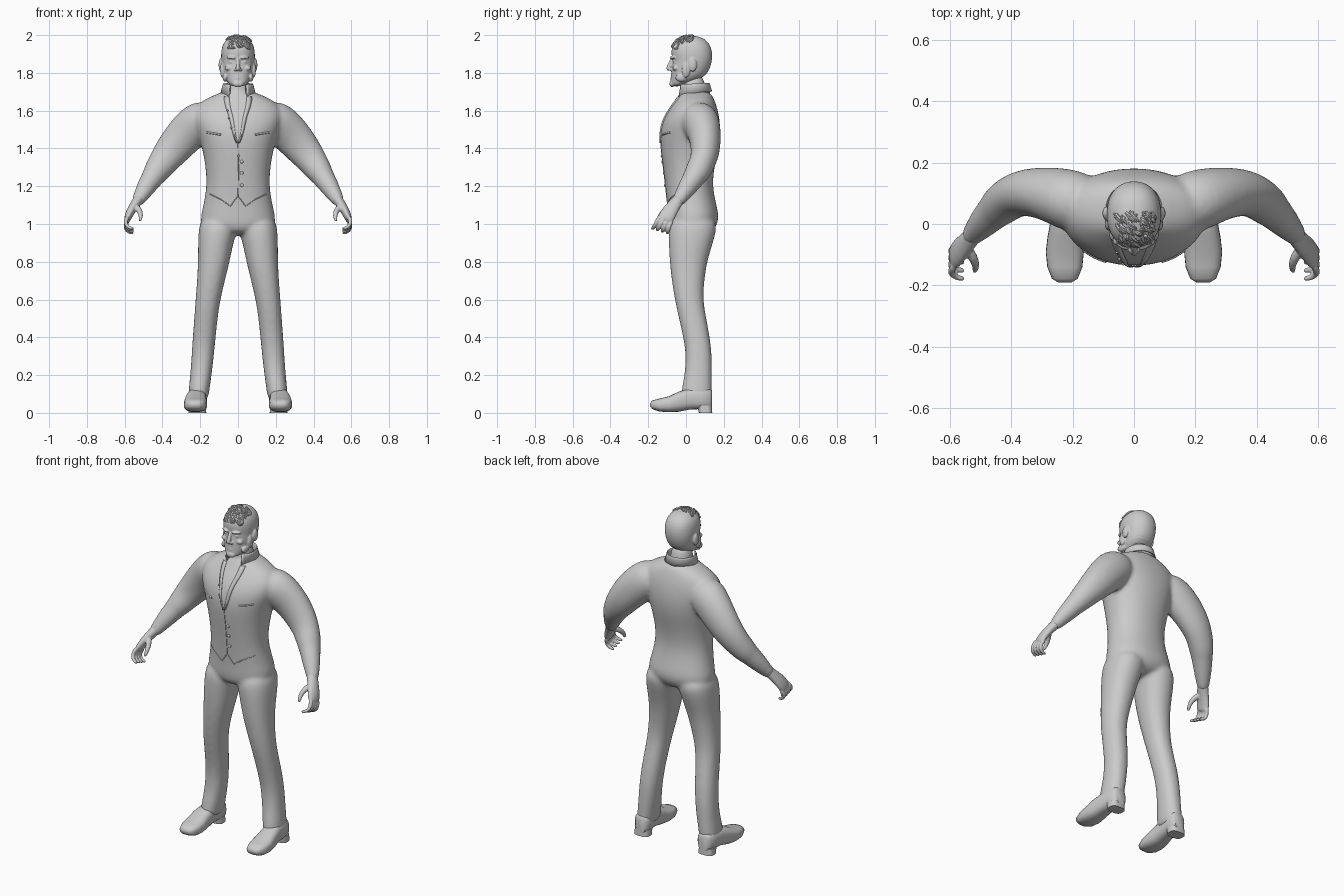
import bpy, bmesh, math, random
from mathutils import Vector
from mathutils.bvhtree import BVHTree

if "Cube" in bpy.data.objects:
    bpy.data.objects.remove(bpy.data.objects["Cube"])

random.seed(4)
GREY = bpy.data.materials.new("plain grey")
GREY.diffuse_color = (0.6, 0.6, 0.6, 1)
GREY.use_nodes = True
GREY.node_tree.nodes["Principled BSDF"].inputs["Base Color"].default_value = GREY.diffuse_color


def skin(bm, rows):
    """Bridge rows of points into a closed, capped shell."""
    vs = [[bm.verts.new(p) for p in r] for r in rows]
    n = len(vs[0])
    for a, b in zip(vs, vs[1:]):
        for i in range(n):
            j = (i + 1) % n
            bm.faces.new((a[i], a[j], b[j], b[i]))
    bm.faces.new(vs[0][::-1])
    bm.faces.new(vs[-1])


def oval(c, u, v, n=24, p=2.0):
    f = lambda w: math.copysign(abs(w) ** (2 / p), w)
    ang = [2 * math.pi * i / n for i in range(n)]
    return [c + u * f(math.cos(t)) + v * f(math.sin(t)) for t in ang]


def stack(bm, rings, s=1, p=2.2):
    """Horizontal sections: z, centre x, half width, front y, back y."""
    skin(bm, [oval(Vector((s * x, (f + b) / 2, z)), Vector((a, 0, 0)),
                   Vector((0, (b - f) / 2, 0)), 24, p) for z, x, a, f, b in rings])


def tube(bm, pts, radii, n=10):
    """Round or oval tube along points; a radius may be a pair."""
    pts = [Vector(p) for p in pts]
    rows = []
    for i, c in enumerate(pts):
        t = (pts[min(i + 1, len(pts) - 1)] - pts[max(i - 1, 0)]).normalized()
        ref = Vector((0, 1, 0)) if abs(t.y) < 0.9 else Vector((0, 0, 1))
        u = t.cross(ref).normalized()
        r = radii[i] if isinstance(radii, (list, tuple)) else radii
        ru, rv = r if isinstance(r, tuple) else (r, r)
        rows.append(oval(c, u * ru, u.cross(t) * rv, n))
    skin(bm, rows)


def ball(bm, c, size):
    g = bmesh.ops.create_uvsphere(bm, u_segments=16, v_segments=10, radius=1)
    for v in g["verts"]:
        v.co = Vector([v.co[i] * size[i] + c[i] for i in range(3)])


def finish(name, bm, voxel=0, subsurf=0, smooth=0, thick=0):
    bmesh.ops.recalc_face_normals(bm, faces=bm.faces)
    me = bpy.data.meshes.new(name)
    bm.to_mesh(me)
    bm.free()
    me.materials.append(GREY)
    ob = bpy.data.objects.new(name, me)
    bpy.context.collection.objects.link(ob)
    bpy.context.view_layer.objects.active = ob
    ob.select_set(True)
    bpy.ops.object.shade_smooth_by_angle(angle=math.radians(50))
    ob.select_set(False)
    if thick:
        ob.modifiers.new("thick", "SOLIDIFY").thickness = thick
    if subsurf:
        ob.modifiers.new("round", "SUBSURF").levels = subsurf
        ob.modifiers["round"].render_levels = subsurf
    if voxel:
        m = ob.modifiers.new("blend", "REMESH")
        m.mode, m.voxel_size, m.use_smooth_shade = "VOXEL", voxel, True
    if smooth:
        m = ob.modifiers.new("soften", "SMOOTH")
        m.iterations, m.factor = smooth, 0.5
    return ob


def surface(ob):
    bpy.context.view_layer.update()
    return BVHTree.FromObject(ob, bpy.context.evaluated_depsgraph_get())


# Clothed body: torso, neck, legs and sleeves blended together
bm = bmesh.new()
stack(bm, [(.94, 0, .13, -.07, .12), (.99, 0, .197, -.095, .165), (1.04, 0, .2, -.098, .176),
           (1.1, 0, .184, -.1, .162), (1.2, 0, .166, -.11, .14), (1.3, 0, .172, -.122, .15),
           (1.4, 0, .19, -.135, .174), (1.48, 0, .215, -.139, .184), (1.55, 0, .24, -.124, .18),
           (1.61, 0, .235, -.09, .168), (1.655, 0, .19, -.055, .152), (1.685, 0, .12, -.04, .138),
           (1.705, 0, .07, -.02, .115)])
stack(bm, [(1.6, 0, .07, -.04, .12), (1.68, 0, .062, -.025, .105), (1.8, 0, .06, -.02, .1)])
for s in (1, -1):
    stack(bm, [(1.04, .1, .09, -.07, .15), (.98, .105, .104, -.093, .166), (.9, .118, .094, -.092, .143),
               (.8, .128, .084, -.087, .112), (.7, .143, .074, -.076, .097), (.6, .159, .066, -.06, .09),
               (.5, .17, .062, -.038, .108), (.4, .179, .061, -.014, .127), (.3, .187, .059, 0, .138),
               (.2, .196, .057, -.008, .138), (.12, .207, .055, -.025, .138), (.06, .21, .053, -.025, .136)], s)
    arm = [(.13, .05, 1.56), (.2, .075, 1.548), (.275, .1, 1.48), (.35, .105, 1.39), (.4, .088, 1.325),
           (.437, .058, 1.27), (.45, .045, 1.25), (.49, .005, 1.19), (.525, -.035, 1.13), (.54, -.05, 1.11)]
    tube(bm, [(s * x, y, z) for x, y, z in arm],
         [.09, (.115, .105), (.107, .088), (.094, .078), (.079, .07), .068, .06, .051, .036, .03], 20)
body = finish("clothed_body", bm, voxel=.011, subsurf=2, smooth=5)
skin_tree = surface(body)

# Hands with curled fingers
for s, side in ((1, "left"), (-1, "right")):
    bm = bmesh.new()
    put = lambda pts: [(s * x, y, z) for x, y, z in pts]
    tube(bm, put([(.51, -.02, 1.155), (.54, -.055, 1.11), (.568, -.085, 1.07), (.585, -.108, 1.03),
                  (.587, -.115, 1.015)]), [.032, (.027, .034), (.024, .043), (.02, .045), (.015, .036)], 14)
    for i in range(4):
        y, z = -.143 + .021 * i, 1.045 - .008 * i
        tube(bm, put([(.582, y + .01, z), (.597, y - .01, z - .028), (.592, y - .022 + .003 * i, z - .055),
                      (.568, y - .034 + .005 * i, z - .068), (.55, y - .036 + .006 * i, z - .07)]),
             [.013, .0125, .0115, .01, .007])
    tube(bm, put([(.545, -.075, 1.095), (.522, -.11, 1.075), (.512, -.138, 1.045), (.52, -.158, 1.01)]),
         [.018, .017, .013, .008])
    finish(side + "_hand", bm, voxel=.0045, subsurf=1, smooth=2)

# Shoes with separate heel blocks
for s, side in ((1, "left"), (-1, "right")):
    bm = bmesh.new()
    rows = []
    for y, lo, hi, w in [(-.19, .035, .052, .022), (-.178, .02, .066, .042), (-.14, .007, .076, .057),
                         (-.09, .004, .088, .062), (-.04, .006, .112, .057), (.02, .018, .13, .05),
                         (.08, .02, .135, .05), (.125, .02, .13, .045), (.138, .022, .12, .032)]:
        x = s * (.225 - .08 * max(y, -.05) - .004)
        rows.append(oval(Vector((x, y, (lo + hi) / 2)), Vector((w, 0, 0)), Vector((0, 0, (hi - lo) / 2)), 24, 2.7))
    skin(bm, rows)
    stack(bm, [(0, .215, .047, .068, .139), (.04, .215, .046, .06, .138)], s, 3)
    finish(side + "_shoe", bm)

# Head with face forms
bm = bmesh.new()
stack(bm, [(1.728, 0, .028, -.07, -.03), (1.74, 0, .048, -.081, .0), (1.765, 0, .066, -.081, .07),
           (1.79, 0, .078, -.079, .11), (1.83, 0, .086, -.078, .13), (1.865, 0, .089, -.07, .139),
           (1.9, 0, .091, -.08, .141), (1.94, 0, .086, -.075, .133), (1.97, 0, .069, -.055, .112),
           (1.99, 0, .042, -.025, .08), (1.996, 0, .015, .005, .045)])
tube(bm, [(0, -.07, 1.88), (0, -.083, 1.85), (0, -.094, 1.825), (0, -.089, 1.812)], [.01, .011, .0145, .011])
ball(bm, (0, -.074, 1.742), (.03, .014, .018))
for s in (1, -1):
    ball(bm, (s * .013, -.083, 1.817), (.009, .01, .007))
    ball(bm, (s * .033, -.061, 1.858), (.015, .009, .008))
    ball(bm, (s * .05, -.055, 1.825), (.02, .017, .014))
    tube(bm, [(s * .012, -.08, 1.876), (s * .035, -.077, 1.884), (s * .062, -.058, 1.879)], [.007, .009, .005])
    # ears and sideburns
    ball(bm, (s * .091, .035, 1.842), (.012, .023, .036))
    ball(bm, (s * .084, .0, 1.815), (.011, .022, .04))
    ball(bm, (s * .068, -.025, 1.775), (.014, .032, .022))
for z, w in ((1.774, .024), (1.764, .02)):
    tube(bm, [(-w, -.071, z), (0, -.081, z + .001), (w, -.071, z)], [.003, .006, .003])
head = finish("head", bm, voxel=.0042, subsurf=1, smooth=2)

# Swept locks of hair on the front of the crown
bm = bmesh.new()
scalp = surface(head)
mid = Vector((0, .03, 1.89))
for k in range(85):
    x0, y0 = random.uniform(-.07, .072), random.uniform(-.075, .045)
    turn = random.uniform(-1.1, 1.1)
    pts = []
    for j in range(4):
        x = x0 + .011 * j * math.sin(turn + .35 * j)
        y = y0 - .011 * j * math.cos(turn)
        d = Vector((x, y - .03, max(.05, .1 - 5 * max(0, -y - .04) ** 1.4))).normalized()
        hit = scalp.ray_cast(mid + d, -d)[0]
        pts.append(hit + d * (.0, .004, .003, .0)[j])
    tube(bm, pts, [.004, .008, .007, .002], 6)
finish("hair_locks", bm, subsurf=1)

# Folded shirt collar, open at the throat
bm = bmesh.new()
grid = []
for i in range(33):
    t = math.radians(-90 + 32 + (360 - 64) * i / 32)
    f = (1 - math.sin(t)) / 2
    row = []
    for r, z in ((.93, 1.66), (.96, 1.742 - .008 * f), (1.0, 1.747 - .008 * f), (1.16, 1.702 - .035 * f * f)):
        row.append(bm.verts.new((.08 * r * math.cos(t), .042 + .083 * r * math.sin(t), z)))
    grid.append(row)
for a, b in zip(grid, grid[1:]):
    for j in range(3):
        bm.faces.new((a[j], b[j], b[j + 1], a[j + 1]))
finish("shirt_collar", bm, thick=.006)


def front(x, z, lift=.002):
    hit = skin_tree.ray_cast(Vector((x, -1, z)), Vector((0, 1, 0)))[0]
    return hit + Vector((0, -lift, 0)) if hit else Vector((x, -.05, z))


# Open shirt plackets running down to the waistcoat
for s, side in ((1, "left"), (-1, "right")):
    bm = bmesh.new()
    grid = []
    for i in range(15):
        k = i / 14
        x = s * (.045 * (1 - k) ** .8 + .004 * math.sin(k * 9) * (1 - k))
        z = 1.675 - .245 * k
        grid.append([bm.verts.new(front(x + s * w * (1.1 - k * .7), z, h))
                     for w, h in ((0, .006), (.014, .007), (.028, 0))])
    for a, b in zip(grid, grid[1:]):
        for j in range(2):
            bm.faces.new((a[j], b[j], b[j + 1], a[j + 1]))
    finish(side + "_placket", bm, thick=.003)

# Waistcoat seams: closing edge, pointed hem and chest pockets
bm = bmesh.new()
hem = [(-.15, 1.16), (-.09, 1.13), (-.04, 1.095), (0, 1.15), (.04, 1.095), (.09, 1.13), (.15, 1.16)]
for line in ([(0, 1.43), (.003, 1.33), (.002, 1.24), (0, 1.15)], hem):
    pts = [(a[0] + (b[0] - a[0]) * k / 5, a[1] + (b[1] - a[1]) * k / 5)
           for a, b in zip(line, line[1:]) for k in range(6)]
    pts = [p for i, p in enumerate(pts) if i == 0 or p != pts[i - 1]]
    tube(bm, [front(x, z, 0) for x, z in pts], .0022, 6)
for s in (1, -1):
    tube(bm, [front(s * (.09 + .0125 * k), 1.473 + .002 * k, 0) for k in range(7)], .005, 8)
finish("waistcoat_seams", bm)

# Buttons
bm = bmesh.new()
for x, z, r in ((.02, 1.33, .009), (.02, 1.27, .009), (.02, 1.205, .009), (.003, 1.36, .006),
                (-.055, 1.6, .005), (-.048, 1.56, .005), (-.035, 1.51, .005)):
    ball(bm, front(x, z, .002), (r, .005, r))
finish("buttons", bm)
